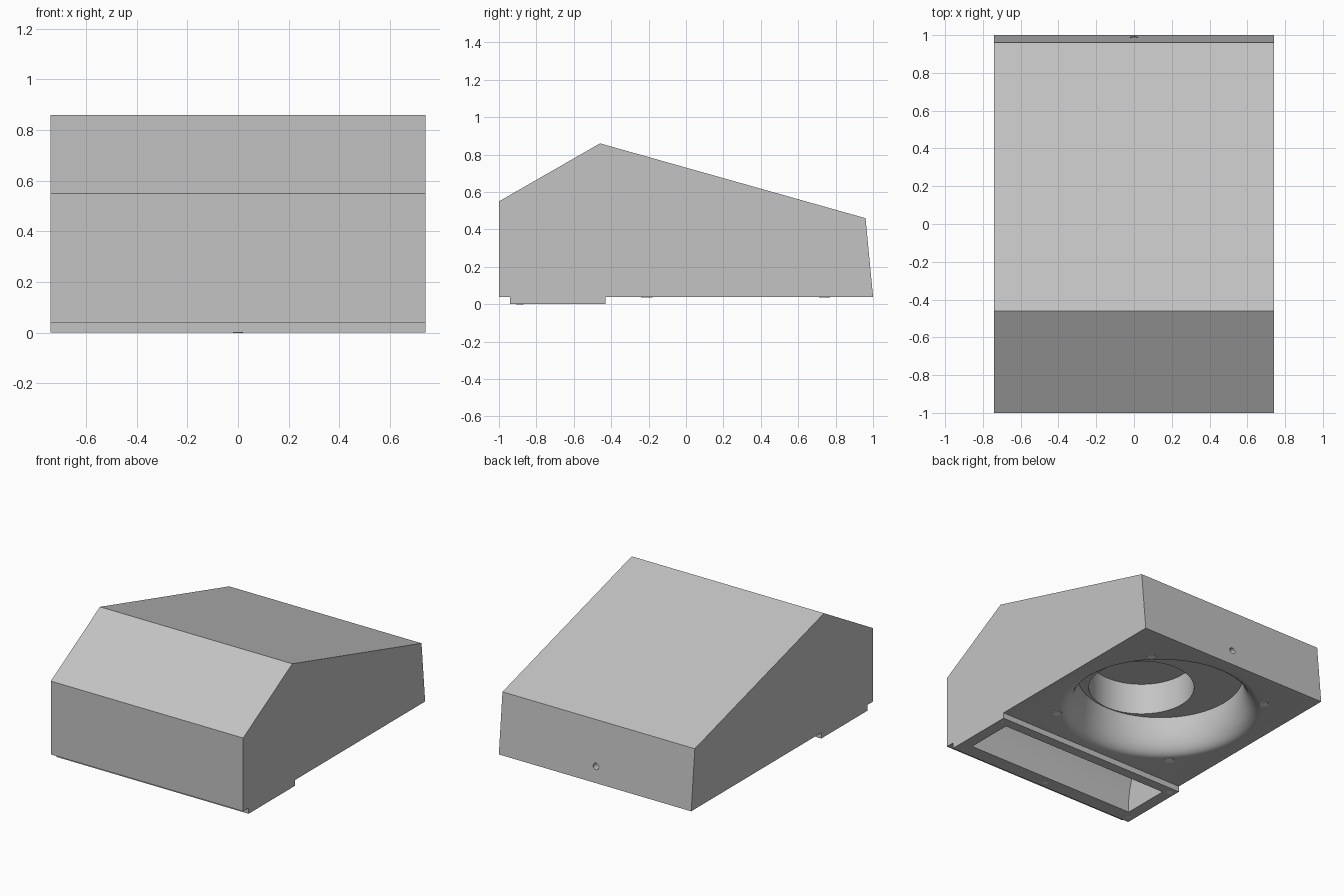
import bpy, bmesh, math
from mathutils import Vector, Matrix

cube = bpy.data.objects.get("Cube")
if cube:
    bpy.data.objects.remove(cube, do_unlink=True)


def material(name, value):
    mat = bpy.data.materials.new(name)
    mat.use_nodes = True
    colour = (value, value, value, 1)
    mat.diffuse_color = colour
    mat.node_tree.nodes["Principled BSDF"].inputs["Base Color"].default_value = colour
    return mat


GREY = material("housing grey", 0.55)
LIGHT = material("fastener light grey", 0.8)
HALF = 0.74           # half width of the housing
INLET_Y = 0.265       # centre of the round inlet


def finish(name, bm, mat):
    bmesh.ops.recalc_face_normals(bm, faces=bm.faces)
    mesh = bpy.data.meshes.new(name)
    bm.to_mesh(mesh)
    bm.free()
    mesh.materials.append(mat)
    obj = bpy.data.objects.new(name, mesh)
    bpy.context.collection.objects.link(obj)
    return obj


def extrude_x(name, profile, half):
    """Closed (y, z) profile extruded across the width."""
    bm = bmesh.new()
    face = bm.faces.new([bm.verts.new((-half, y, z)) for y, z in profile])
    out = bmesh.ops.extrude_face_region(bm, geom=[face])["geom"]
    verts = [v for v in out if isinstance(v, bmesh.types.BMVert)]
    bmesh.ops.translate(bm, verts=verts, vec=(2 * half, 0, 0))
    return finish(name, bm, GREY)


def lathe(name, profile, y, steps=64):
    """Solid of revolution from (radius, z) rings, capped at both ends."""
    bm = bmesh.new()
    rings = []
    for r, z in profile:
        angles = [2 * math.pi * i / steps for i in range(steps)]
        rings.append([bm.verts.new((r * math.cos(a), y + r * math.sin(a), z)) for a in angles])
    for low, high in zip(rings, rings[1:]):
        for i in range(steps):
            j = (i + 1) % steps
            bm.faces.new((low[i], low[j], high[j], high[i]))
    bm.faces.new(rings[0])
    bm.faces.new(rings[-1])
    return finish(name, bm, GREY)


def cylinder(name, centre, radius, depth, mat, rotation=Matrix()):
    bm = bmesh.new()
    bmesh.ops.create_cone(bm, cap_ends=True, segments=20, radius1=radius,
                          radius2=radius, depth=depth,
                          matrix=Matrix.Translation(Vector(centre)) @ rotation)
    return finish(name, bm, mat)


def cut(target, cutter):
    cutter.hide_render = True
    mod = target.modifiers.new("cut", "BOOLEAN")
    mod.operation = "DIFFERENCE"
    mod.solver = "EXACT"
    mod.object = cutter
    bpy.ops.object.select_all(action="DESELECT")
    bpy.context.view_layer.objects.active = target
    target.select_set(True)
    bpy.ops.object.modifier_apply(modifier=mod.name)
    bpy.data.objects.remove(cutter, do_unlink=True)


# Sloped housing with the outlet flange stepping down below it
housing = extrude_x("blower_housing", [
    (-1, 0.04), (-1, 0.55), (-0.46, 0.86), (0.96, 0.46), (1, 0.04),
    (-0.43, 0.04), (-0.43, 0), (-0.94, 0), (-0.94, 0.04)], HALF)

# Bell-mouthed inlet
bell = [(0.65, -0.1)]
for i in range(13):
    t = math.pi / 2 * i / 12
    bell.append((0.65 - 0.114 * math.sin(t), 0.04 + 0.22 * (1 - math.cos(t))))
bell.append((0.536, 0.28))
cut(housing, lathe("inlet_cutter", bell, INLET_Y))

# Off-centre fan eye above the inlet
cut(housing, lathe("fan_eye_cutter", [(0.34, 0.2), (0.34, 0.5)], 0.075))

# Rectangular outlet with a curved scroll wall
cut(housing, extrude_x("outlet_cutter", [
    (-0.84, -0.1), (-0.84, 0.09), (-0.83, 0.16), (-0.81, 0.23), (-0.77, 0.33),
    (-0.71, 0.43), (-0.62, 0.52), (-0.5, 0.58), (-0.5, -0.1)], 0.66))

# Cable hole in the back wall
cut(housing, cylinder("cable_cutter", (0, 1, 0.15), 0.022, 0.12, GREY,
                      Matrix.Rotation(math.pi / 2, 4, "X")))

bpy.ops.object.select_all(action="DESELECT")
bpy.context.view_layer.objects.active = housing
housing.select_set(True)
bpy.ops.object.shade_smooth_by_angle(angle=math.radians(30))

# Fasteners around the inlet and on the outlet flange
for side, sx in (("left", 1), ("right", -1)):
    for end, sy in (("rear", 1), ("front", -1)):
        cylinder(f"inlet_fastener_{end}_{side}",
                 (sx * 0.475, INLET_Y + sy * 0.475, 0.039), 0.03, 0.006, LIGHT)
    for end, y in (("rear", -0.475), ("front", -0.89)):
        cylinder(f"flange_fastener_{end}_{side}", (sx * 0.7, y, 0.002), 0.02, 0.004, LIGHT)
cylinder("flange_fastener_middle", (0, -0.89, 0.002), 0.02, 0.006, LIGHT)
